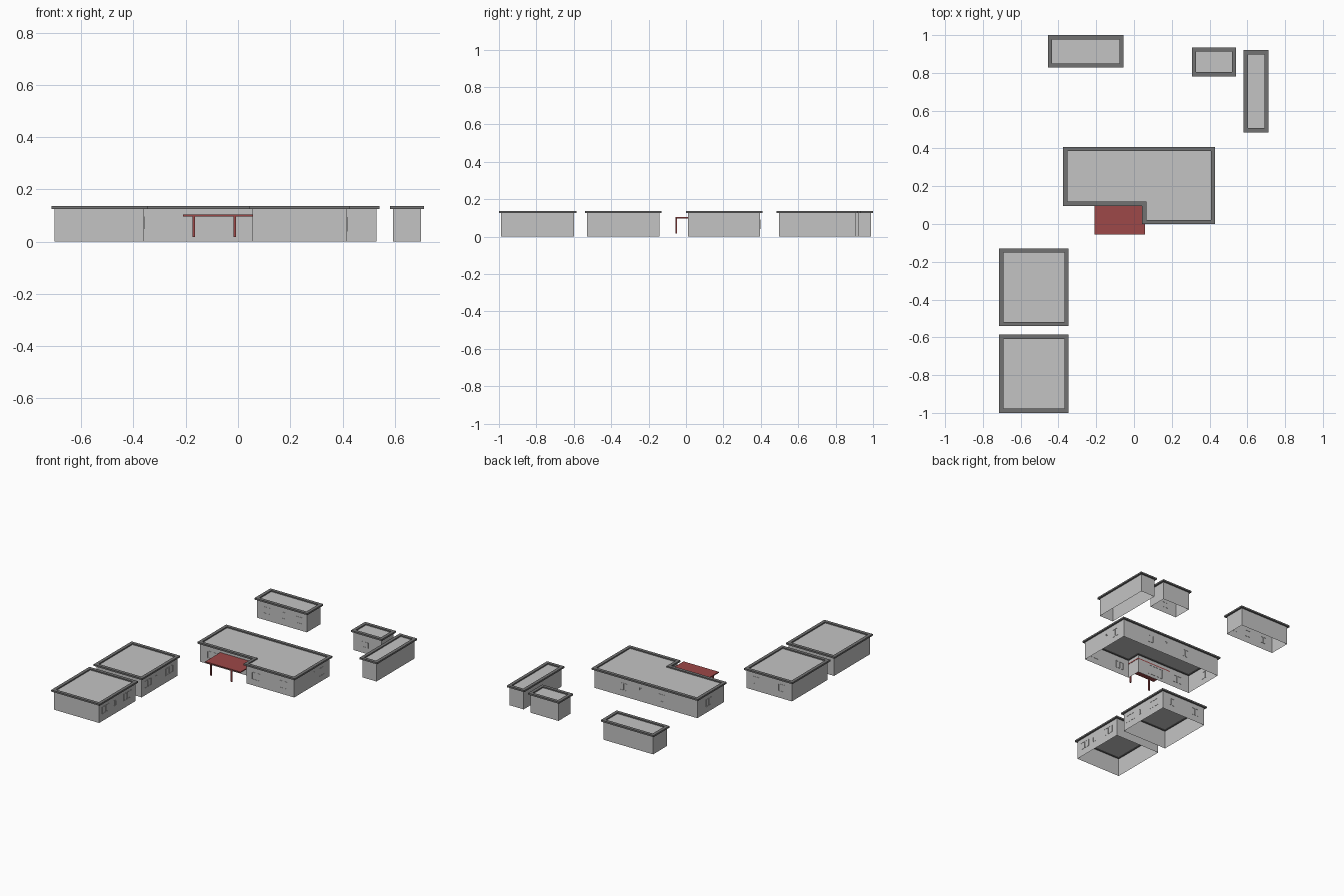
import bpy, bmesh
from mathutils import Vector

if "Cube" in bpy.data.objects:
    bpy.data.objects.remove(bpy.data.objects["Cube"])

def material(name, rgb):
    m = bpy.data.materials.new(name)
    m.diffuse_color = (*rgb, 1)
    m.use_nodes = True
    m.node_tree.nodes["Principled BSDF"].inputs["Base Color"].default_value = m.diffuse_color
    return m

WALL = material("wall_grey", (0.55, 0.55, 0.55))
TRIM = material("dark_grey_trim", (0.17, 0.17, 0.17))
RED = material("dull_red", (0.34, 0.065, 0.065))
WALL_TOP, ROOF_Z, TRIM_TOP = 0.125, 0.128, 0.136

def finish(bm, name, mat):
    me = bpy.data.meshes.new(name)
    bm.to_mesh(me)
    bm.free()
    me.materials.append(mat)
    bpy.context.collection.objects.link(bpy.data.objects.new(name, me))

def add_box(bm, lo, hi):
    r = bmesh.ops.create_cube(bm, size=1)
    for v in r["verts"]:
        v.co = Vector([(a + b) / 2 + c * (b - a) for a, b, c in zip(lo, hi, v.co)])

def box(name, lo, hi, mat):
    bm = bmesh.new()
    add_box(bm, lo, hi)
    finish(bm, name, mat)

def offset(pts, d):
    # push a right-angled counter-clockwise outline outwards by d
    out = []
    for i, p in enumerate(pts):
        p = Vector(p)
        e1 = (p - Vector(pts[i - 1])).normalized()
        e2 = (Vector(pts[(i + 1) % len(pts)]) - p).normalized()
        out.append(p + d * Vector((e1.y + e2.y, -e1.x - e2.x)))
    return out

def building(name, pts):
    n = len(pts)
    # open-bottomed walls
    bm = bmesh.new()
    low = [bm.verts.new((x, y, 0)) for x, y in pts]
    top = [bm.verts.new((x, y, ROOF_Z)) for x, y in pts]
    for i in range(n):
        j = (i + 1) % n
        bm.faces.new((low[i], low[j], top[j], top[i]))
    finish(bm, name + "_walls", WALL)
    # flat roof
    bm = bmesh.new()
    bm.faces.new([bm.verts.new((x, y, ROOF_Z)) for x, y in pts])
    finish(bm, name + "_roof", WALL)
    # raised roof edge
    bm = bmesh.new()
    loops = []
    for d, z in ((0.012, WALL_TOP), (0.012, TRIM_TOP), (-0.01, TRIM_TOP), (-0.01, WALL_TOP)):
        loops.append([bm.verts.new((p.x, p.y, z)) for p in offset(pts, d)])
    for k in range(4):
        a, b = loops[k], loops[(k + 1) % 4]
        for i in range(n):
            j = (i + 1) % n
            bm.faces.new((a[i], a[j], b[j], b[i]))
    bmesh.ops.recalc_face_normals(bm, faces=bm.faces)
    finish(bm, name + "_roof_edge", TRIM)

def rect(x0, x1, y0, y1):
    return [(x0, y0), (x1, y0), (x1, y1), (x0, y1)]

def window(name, axis, plane, a0, a1, z0, z1, split=True):
    # thin frame on a wall; axis is the wall's running direction
    t, h = 0.003, 0.0015
    bars = [(a0, a1, z0, z0 + t), (a0, a1, z1 - t, z1),
            (a0, a0 + t, z0 + t, z1 - t), (a1 - t, a1, z0 + t, z1 - t)]
    if split:
        m = (a0 + a1) / 2
        bars.append((m - t / 2, m + t / 2, z0 + t, z1 - t))
    bm = bmesh.new()
    for p, q, u, v in bars:
        if axis == "x":
            add_box(bm, (p, plane - h, u), (q, plane + h, v))
        else:
            add_box(bm, (plane - h, p, u), (plane + h, q, v))
    finish(bm, name, WALL)

# buildings
building("house", [(-.363, .108), (.055, .108), (.055, .012),
                   (.417, .012), (.417, .396), (-.363, .396)])
building("back_left_shed", rect(-.443, -.067, .84, .988))
building("small_shed", rect(.319, .529, .794, .923))
building("long_shed", rect(.593, .70, .497, .908))
building("near_garage", rect(-.702, -.359, -.988, -.598))
building("middle_garage", rect(-.702, -.359, -.529, -.142))

# porch canopy and posts
box("porch_canopy", (-.21, -.055, .097), (.057, .108, .104), RED)
for i, x in enumerate((-.169, -.013)):
    box(f"porch_post_{i + 1}", (x - .005, -.055, .018), (x + .005, -.047, .098), RED)

# house windows and door
window("front_window_left", "x", .108, -.307, -.225, .04, .09)
window("sliding_door", "x", .108, -.147, -.029, .022, .088)
window("front_window_middle", "x", .012, .097, .158, .04, .09)
window("front_window_right", "x", .012, .307, .368, .04, .09)
window("side_window_right", "y", .417, .283, .34, .038, .093)
window("side_vent_right", "y", .417, .22, .234, .08, .094, False)
window("side_window_left", "y", -.363, .245, .30, .04, .09)
window("back_window_1", "x", .396, .17, .22, .04, .09)
window("back_vent", "x", .396, .058, .075, .075, .092, False)
window("back_window_2", "x", .396, -.12, -.07, .04, .09)

# garage windows, same layout on both
for name, y in (("near_garage", -.985), ("middle_garage", -.532)):
    window(name + "_window_1", "y", -.359, y + .029, y + .109, .048, .096)
    window(name + "_vent", "y", -.359, y + .152, y + .178, .053, .09)
    window(name + "_window_2", "y", -.359, y + .262, y + .342, .048, .096)
window("middle_garage_back_window_1", "x", -.142, -.455, -.405, .045, .095)
window("middle_garage_back_window_2", "x", -.142, -.65, -.60, .045, .095)

# shed openings
window("back_left_shed_window_1", "x", .84, -.395, -.345, .045, .09)
window("back_left_shed_window_2", "x", .84, -.27, -.22, .045, .09)
window("back_left_shed_window_3", "x", .84, -.145, -.10, .045, .09)
window("small_shed_window", "x", .794, .385, .43, .04, .078, False)
